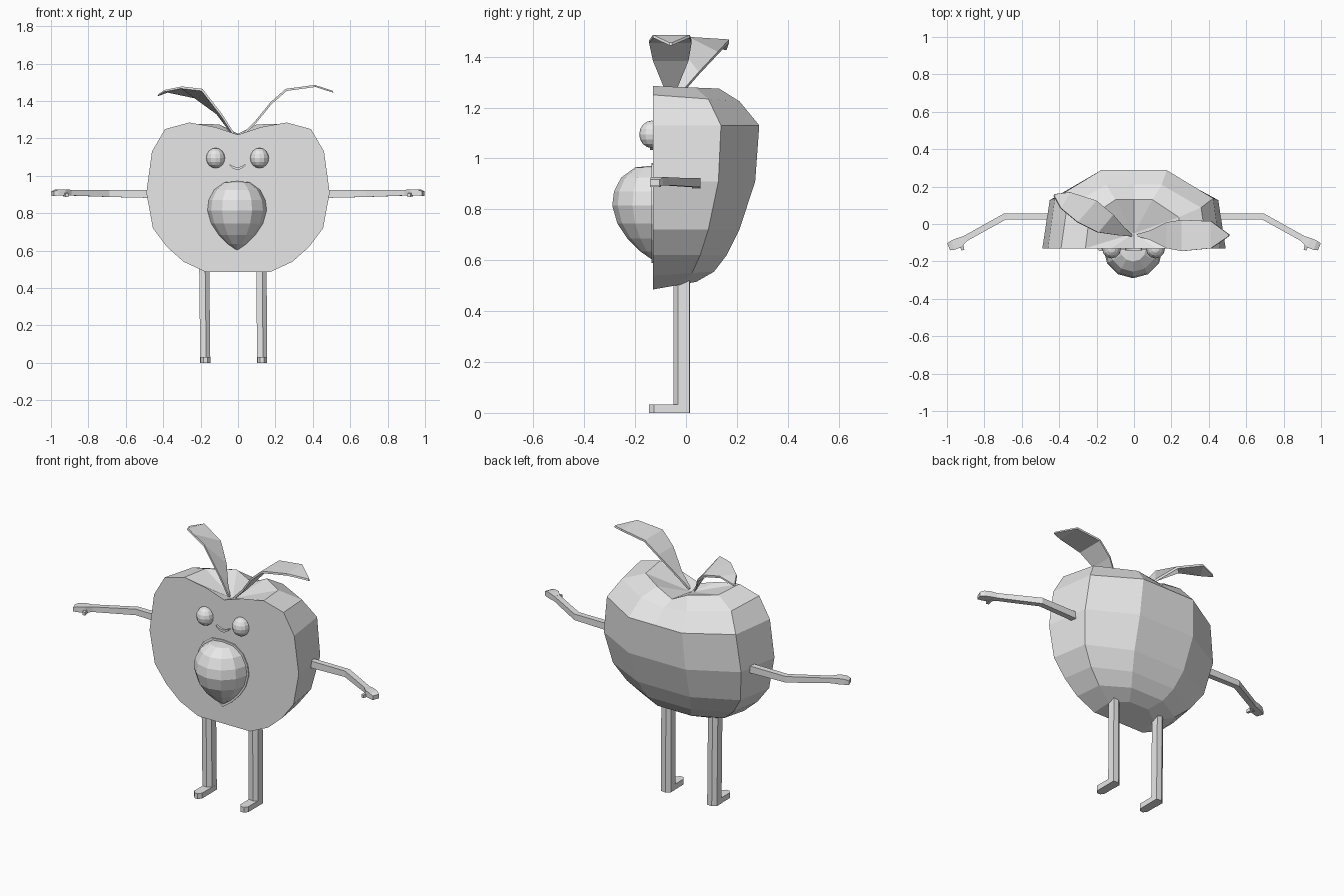
import bpy, bmesh, math
from mathutils import Vector

if "Cube" in bpy.data.objects:
    bpy.data.objects.remove(bpy.data.objects["Cube"])

grey = bpy.data.materials.new("light_grey")
grey.diffuse_color = (0.8, 0.8, 0.8, 1)
grey.use_nodes = True
grey.node_tree.nodes["Principled BSDF"].inputs["Base Color"].default_value = grey.diffuse_color


def make(name, verts, faces):
    me = bpy.data.meshes.new(name)
    me.from_pydata([tuple(v) for v in verts], [], faces)
    bm = bmesh.new()
    bm.from_mesh(me)
    bmesh.ops.remove_doubles(bm, verts=bm.verts, dist=0.0005)
    bmesh.ops.recalc_face_normals(bm, faces=bm.faces)
    bm.to_mesh(me)
    bm.free()
    me.materials.append(grey)
    ob = bpy.data.objects.new(name, me)
    bpy.context.collection.objects.link(ob)
    return ob


def loft(name, rings, caps=True):
    """Skin closed rings of equal length; cap both ends."""
    n = len(rings[0])
    verts = [v for r in rings for v in r]
    faces = [(i * n + j, i * n + (j + 1) % n, (i + 1) * n + (j + 1) % n, (i + 1) * n + j)
             for i in range(len(rings) - 1) for j in range(n)]
    if caps:
        faces += [tuple(range(n)), tuple(range(len(verts) - n, len(verts)))]
    return make(name, verts, faces)


def lathe(name, profile, centre, sides):
    cx, cy = centre
    return loft(name, [[(cx + r * math.cos(2 * math.pi * k / sides),
                         cy + r * math.sin(2 * math.pi * k / sides), z)
                        for k in range(sides)] for r, z in profile], False)


# Halved fruit: rows of (height, half width, back y, back lift)
FRONT = -0.13
rows = [(1.285, 0.26, 0.13, -0.01), (1.25, 0.39, 0.21, -0.025), (1.13, 0.46, 0.288, 0),
        (0.91, 0.49, 0.272, 0), (0.72, 0.455, 0.21, 0), (0.62, 0.38, 0.16, 0),
        (0.54, 0.29, 0.11, 0.015), (0.485, 0.17, 0.04, 0.03)]
cols = [(1, 0), (0.92, 0.64), (0.38, 1), (0, 1), (-0.38, 1), (-0.92, 0.64), (-1, 0)]
verts = []
for i, (z, w, back, lift) in enumerate(rows):
    for cx, cy in cols:
        notch = (-0.05, -0.02)[i] if cx == 0 and i < 2 else 0
        verts.append((w * cx, FRONT + (back - FRONT) * cy, z + lift * cy + notch))
m, n = len(cols), len(rows)
faces = [(i * m + j, i * m + j + 1, (i + 1) * m + j + 1, (i + 1) * m + j)
         for i in range(n - 1) for j in range(m - 1)]
# Dimple, underside and flat cut front
dip, t0, t1, b0 = range(len(verts), len(verts) + 4)
verts += [(0, -0.05, 1.2), (0.12, FRONT, 1.26), (-0.12, FRONT, 1.26), (0, FRONT, 1.22)]
faces += [(dip, j, j + 1) for j in range(m - 1)]
faces += [(dip, t0, 0), (dip, b0, t0), (dip, t1, b0), (dip, m - 1, t1)]
faces.append(tuple(range((n - 1) * m, n * m)))
faces.append(tuple([b0, t0] + [i * m for i in range(n)] +
                   [i * m + m - 1 for i in reversed(range(n))] + [t1]))
make("fruit_body", verts, faces)

# Stone and the thin rim behind it
stone = [(0, 0.6), (0.05, 0.635), (0.1, 0.685), (0.14, 0.745), (0.16, 0.815),
         (0.153, 0.87), (0.125, 0.925), (0.07, 0.965), (0, 0.972)]
lathe("stone", stone, (-0.005, FRONT), 12)
rim = [(r * 1.04 + 0.003, 0.79 + (z - 0.79) * 1.06) for r, z in stone]
outline = rim + [(-r, z) for r, z in reversed(rim)]
loft("stone_rim", [[(x - 0.005, y, z) for x, z in outline] for y in (FRONT, FRONT - 0.006)])

# Eyes
for side, x in (("left", -0.12), ("right", 0.115)):
    ball = [(0.05 * math.sin(math.pi * k / 8), 1.095 + 0.054 * math.cos(math.pi * k / 8))
            for k in range(9)]
    lathe(side + "_eye", ball, (x, FRONT - 0.004), 12)

# Smiling mouth: a crescent plate
arc = [-1, -0.6, -0.2, 0.2, 0.6, 1]
crescent = [(0.045 * t, 1.032 + 0.026 * t * t) for t in arc]
crescent += [(0.045 * t * 0.9, 1.046 + 0.016 * t * t) for t in reversed(arc)]
loft("mouth", [[(x - 0.003, y, z) for x, z in crescent] for y in (FRONT + 0.005, FRONT - 0.012)])

# Legs and feet
for side, x in (("left", -0.175), ("right", 0.128)):
    lean = -0.006 if x < 0 else -0.002
    section = [(-0.027, -0.028), (0.005, -0.033), (0.027, -0.015),
               (0.027, 0.03), (-0.005, 0.033), (-0.027, 0.015)]
    loft(side + "_leg", [[(x + dx + s, -0.017 + dy, z) for dx, dy in section]
                         for z, s in ((0, 0), (0.56, lean))])
    sole = [(-0.025, 0.0), (-0.025, -0.125), (-0.01, -0.145),
            (0.012, -0.145), (0.027, -0.125), (0.027, 0.0)]
    loft(side + "_foot", [[(x + dx, y, z) for dx, y in sole] for z in (0, 0.032)])


# Arms, hands and thumbs
def limb(name, path, s):
    """Box section swept along (x, y, z, half width, half height)."""
    rings = []
    for i, (x, y, z, w, h) in enumerate(path):
        a, b = path[max(i - 1, 0)], path[min(i + 1, len(path) - 1)]
        d = Vector((b[0] - a[0], b[1] - a[1])).normalized()
        rings.append([(s * (x - d.y * w * u), y + d.x * w * u, z + h * v)
                      for u, v in ((-1, -1), (1, -1), (1, 1), (-1, 1))])
    loft(name, rings)


for side, s in (("left", -1), ("right", 1)):
    limb(side + "_arm", [(0.42, 0.04, 0.902, 0.017, 0.021), (0.69, 0.04, 0.905, 0.017, 0.018),
                         (0.91, -0.082, 0.91, 0.016, 0.015)], s)
    limb(side + "_hand", [(0.9, -0.077, 0.91, 0.016, 0.015), (0.935, -0.1, 0.911, 0.027, 0.017),
                          (0.97, -0.114, 0.91, 0.026, 0.016), (0.991, -0.122, 0.905, 0.02, 0.012)], s)
    limb(side + "_thumb", [(0.925, -0.1, 0.9, 0.01, 0.011), (0.915, -0.14, 0.897, 0.008, 0.009)], s)


# Leaves: paired edge points from the stalk to the tip
def leaf(name, pairs):
    rings = []
    for a, b in pairs:
        a, b = Vector(a), Vector(b)
        drop = Vector((0.005 if a.x > 0 else -0.005, 0, -0.011))
        rings.append([a, b, b + drop, a + drop])
    loft(name, rings)


spine = [(0.015, 1.215, -0.066, -0.054), (0.085, 1.285, -0.085, -0.035),
         (0.175, 1.395, -0.13, 0.01), (0.255, 1.465, -0.145, 0.022),
         (0.41, 1.486, -0.13, 0.015), (0.506, 1.455, -0.064, -0.056)]
leaf("right_leaf", [((x, y0, z), (x, y1, z)) for x, z, y0, y1 in spine])
leaf("left_leaf", [((-0.012, -0.066, 1.215), (-0.012, -0.054, 1.212)),
                   ((-0.085, -0.06, 1.33), (-0.05, -0.02, 1.26)),
                   ((-0.19, -0.045, 1.465), (-0.11, 0.05, 1.34)),
                   ((-0.3, 0.01, 1.478), (-0.2, 0.125, 1.42)),
                   ((-0.39, 0.085, 1.46), (-0.34, 0.17, 1.468)),
                   ((-0.425, 0.15, 1.438), (-0.42, 0.16, 1.438))])
